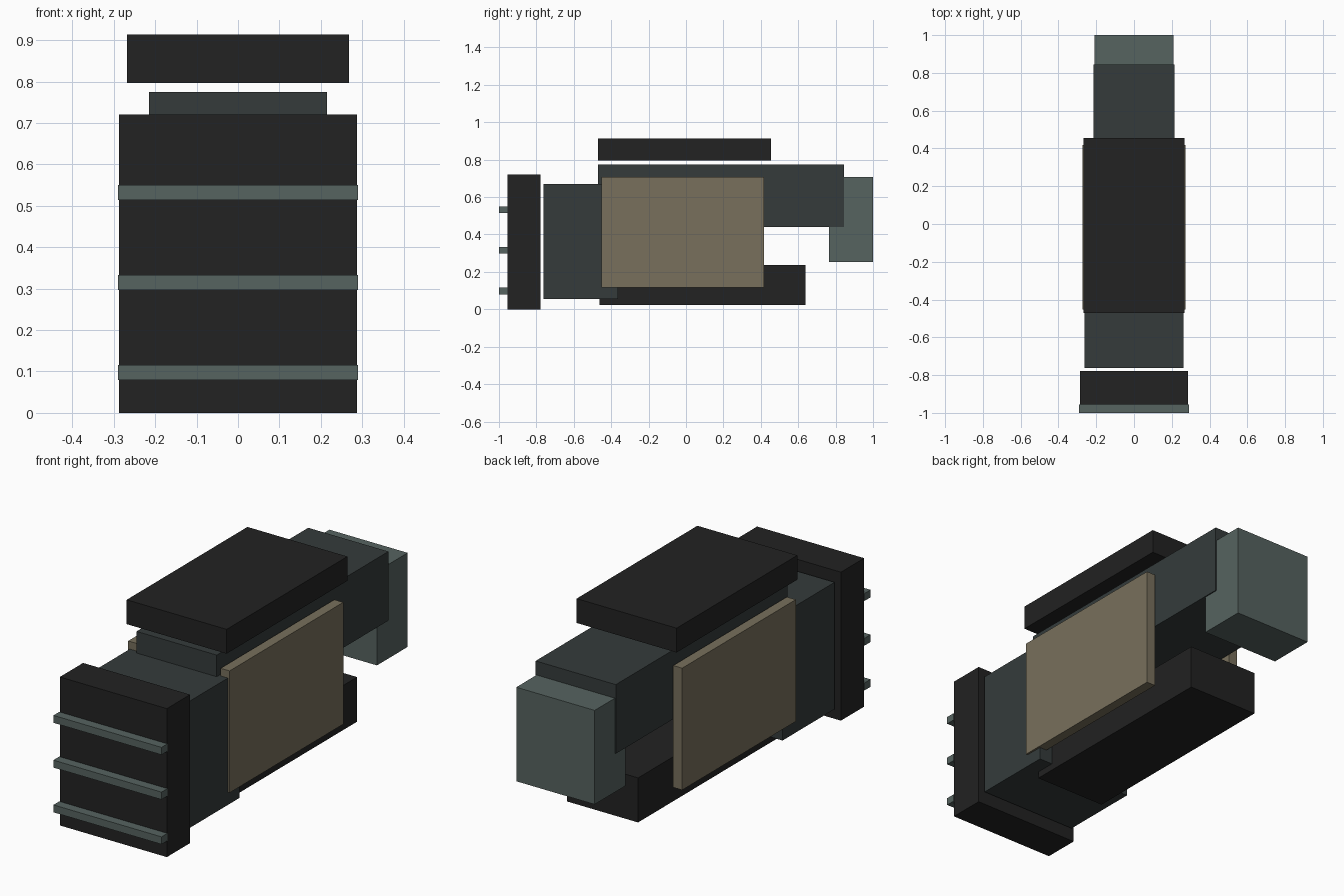
import bpy

cube = bpy.data.objects.get("Cube")
if cube:
    bpy.data.objects.remove(cube, do_unlink=True)


def material(name, rgb):
    mat = bpy.data.materials.new(name)
    mat.use_nodes = True
    colour = (*rgb, 1.0)
    mat.diffuse_color = colour
    mat.node_tree.nodes["Principled BSDF"].inputs["Base Color"].default_value = colour
    return mat


black = material("soft black", (0.016, 0.016, 0.016))
slate = material("dark slate", (0.035, 0.044, 0.044))
grey = material("grey green", (0.093, 0.125, 0.117))
tan = material("dull tan", (0.188, 0.162, 0.107))


def box(name, mat, x, y, z):
    """Box spanning the given (low, high) range on each axis."""
    spans = (x, y, z)
    bpy.ops.mesh.primitive_cube_add(size=1, location=[(a + b) / 2 for a, b in spans])
    obj = bpy.context.object
    obj.name = name
    obj.scale = [b - a for a, b in spans]
    bpy.ops.object.transform_apply(location=False, rotation=False, scale=True)
    obj.data.materials.append(mat)
    return obj


def centred(name, mat, half_width, y, z):
    return box(name, mat, (-half_width, half_width), y, z)


# Front plate with three raised slats
centred("front_plate", black, 0.287, (-0.955, -0.777), (0, 0.72))
for i in range(3):
    low = 0.08 + i * 0.217
    centred(f"front_slat_{i + 1}", grey, 0.29, (-1.0, -0.955), (low, low + 0.036))

# Main body blocks
centred("front_block", slate, 0.263, (-0.763, -0.364), (0.055, 0.67))
centred("upper_beam", slate, 0.215, (-0.47, 0.845), (0.44, 0.775))
centred("rear_block", grey, 0.21, (0.765, 1.0), (0.252, 0.708))

# Floating cover and lower tray
centred("top_cover", black, 0.268, (-0.47, 0.455), (0.796, 0.914))
centred("lower_tray", black, 0.191, (-0.462, 0.64), (0.022, 0.238))

# Side panels
for side, sign in (("left", 1), ("right", -1)):
    span = sorted((sign * 0.224, sign * 0.272))
    box(f"{side}_side_panel", tan, span, (-0.453, 0.418), (0.116, 0.707))
